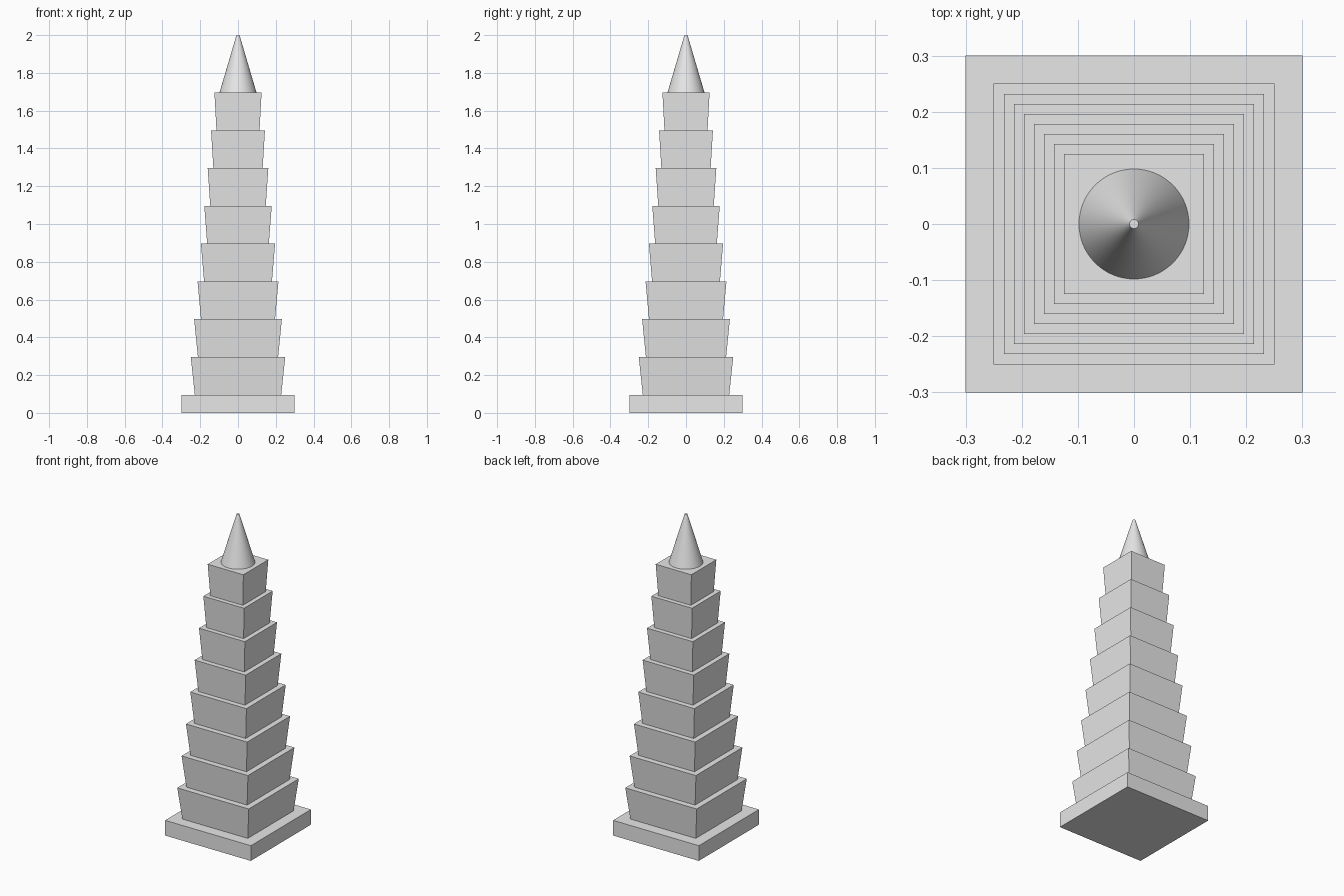
import bpy
import math

cube = bpy.data.objects.get("Cube")
if cube:
    bpy.data.objects.remove(cube, do_unlink=True)

# Single stone colour
stone = bpy.data.materials.new("light_grey_stone")
stone.use_nodes = True
stone.diffuse_color = (0.8, 0.8, 0.8, 1)
stone.node_tree.nodes["Principled BSDF"].inputs["Base Color"].default_value = (0.8, 0.8, 0.8, 1)

BASE_HEIGHT = 0.096
TIER_HEIGHT = 0.2
TIERS = 8
SPIRE_BOTTOM = BASE_HEIGHT + TIERS * TIER_HEIGHT


def frustum(name, sides, r_bottom, r_top, z0, z1, turn=0.0):
    """Upright frustum between two heights."""
    bpy.ops.mesh.primitive_cone_add(
        vertices=sides, radius1=r_bottom, radius2=r_top, depth=z1 - z0,
        location=(0, 0, (z0 + z1) / 2), rotation=(0, 0, turn))
    obj = bpy.context.object
    obj.name = name
    obj.data.materials.append(stone)
    bpy.ops.object.transform_apply(location=False, rotation=True, scale=True)
    return obj


def square_block(name, half_bottom, half_top, z0, z1):
    """Four-sided block given by its half widths."""
    diag = math.sqrt(2)
    return frustum(name, 4, half_bottom * diag, half_top * diag, z0, z1, math.pi / 4)


# Square plinth
square_block("base", 0.3, 0.3, 0, BASE_HEIGHT)

# Stacked tiers, each flaring outwards towards its top
for i in range(TIERS):
    half = 0.25 - 0.0179 * i
    z = BASE_HEIGHT + i * TIER_HEIGHT
    square_block(f"tier_{i + 1}", half * 0.915, half, z, z + TIER_HEIGHT)

# Round spire with a tiny blunt tip
frustum("spire", 64, 0.098, 0.008, SPIRE_BOTTOM, 2.0)
bpy.ops.object.shade_smooth_by_angle(angle=math.radians(30))
